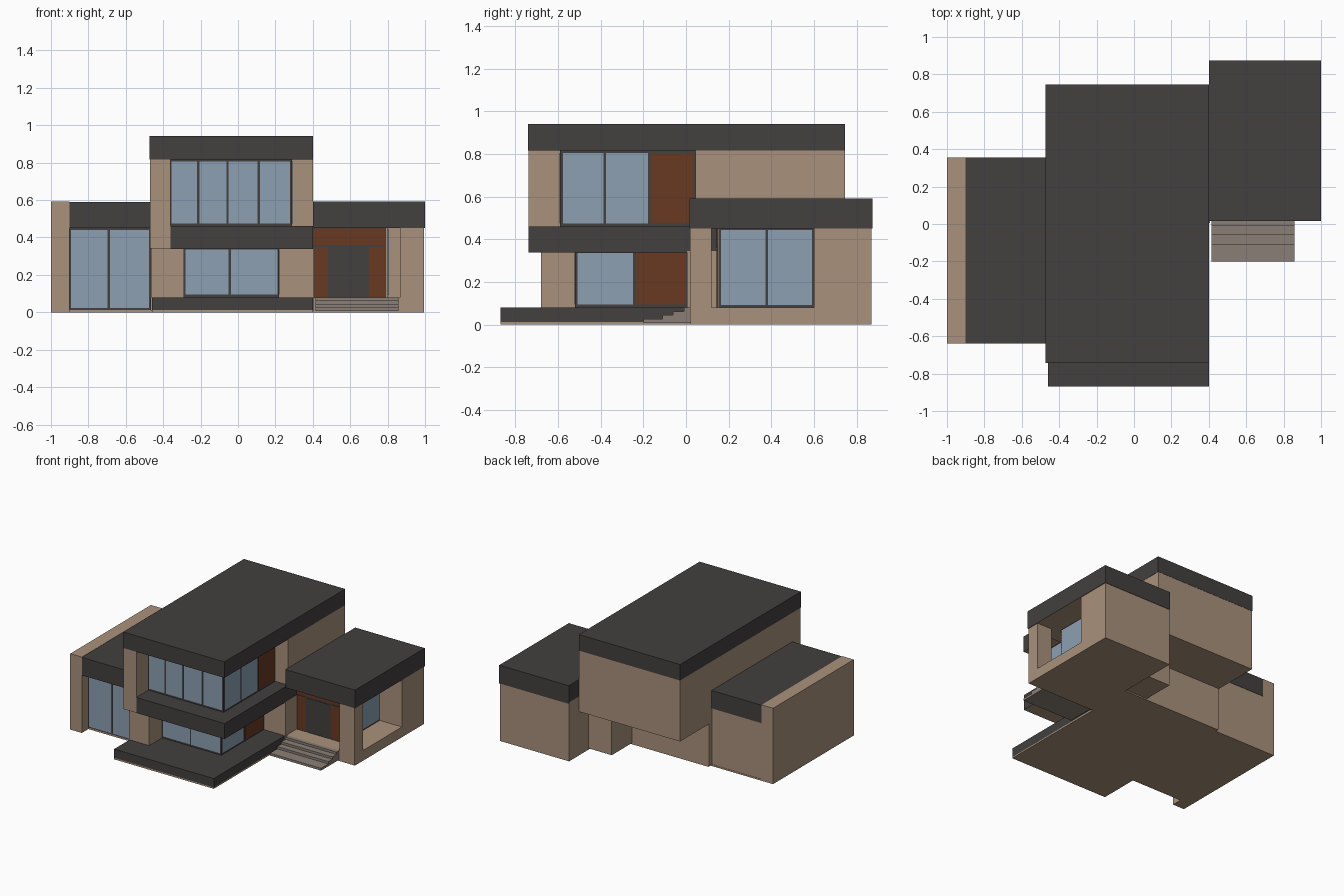
import bpy, bmesh


def material(name, rgb):
    m = bpy.data.materials.new(name)
    m.diffuse_color = (*rgb, 1)
    return m


TAN = material("tan_render", (0.40, 0.285, 0.20))
DARK = material("charcoal", (0.056, 0.050, 0.050))
GLASS = material("blue_glass", (0.262, 0.352, 0.445))
WOOD = material("red_brown_wood", (0.140, 0.042, 0.016))
STONE = material("grey_stone", (0.255, 0.212, 0.181))


def box(name, x, y, z, mat, soffit=None):
    """Box from (min, max) ranges; soffit colours the downward face."""
    bm = bmesh.new()
    bmesh.ops.create_cube(bm, size=1)
    for v in bm.verts:
        v.co = [r[0] if c < 0 else r[1] for c, r in zip(v.co, (x, y, z))]
    bm.normal_update()
    me = bpy.data.meshes.new(name)
    me.materials.append(mat)
    if soffit:
        me.materials.append(soffit)
        for f in bm.faces:
            f.material_index = int(f.normal.z < -0.5)
    bm.to_mesh(me)
    bm.free()
    ob = bpy.data.objects.new(name, me)
    bpy.context.collection.objects.link(ob)
    return ob


def window(name, side, plane, span, z, panels):
    """Dark frame plate with raised panels; side is 'front' (-y) or 'right' (+x)."""
    def plate(n, s, zz, out, thick, mat):
        if side == "front":
            box(n, s, (plane - out, plane - out + thick), zz, mat)
        else:
            box(n, (plane + out - thick, plane + out), s, zz, mat)
    plate(name + "_frame", span, z, 0, 0.009, DARK)
    for i, (a, b, z0, z1, mat) in enumerate(panels):
        plate(f"{name}_panel_{i + 1}", (a, b), (z0, z1), 0.003, 0.004, mat)


# Base plates
box("main_base", (-0.46, 0.40), (-0.87, 0.38), (0, 0.012), TAN)
box("entry_base", (0.40, 0.995), (0.02, 0.87), (0, 0.012), TAN)
box("wing_base", (-0.90, -0.46), (-0.56, 0.355), (0, 0.012), TAN)

# Left wing
box("wing_side_wall", (-1, -0.90), (-0.64, 0.355), (0, 0.592), TAN)
box("wing_body", (-0.90, -0.47), (-0.551, 0.353), (0.01, 0.46), TAN)
box("wing_roof", (-0.90, -0.46), (-0.64, 0.356), (0.45, 0.59), DARK, TAN)
window("wing_window", "front", -0.56, (-0.90, -0.465), (0.012, 0.45),
       [(-0.892, -0.697, 0.022, 0.44, GLASS), (-0.685, -0.475, 0.022, 0.44, GLASS)])

# Ground floor of the main block
box("front_deck", (-0.46, 0.40), (-0.87, 0.01), (0.01, 0.08), DARK, TAN)
box("ground_core", (-0.465, 0.211), (-0.511, 0.38), (0.01, 0.345), TAN)
box("ground_left_pier", (-0.465, -0.29), (-0.68, -0.50), (0.08, 0.345), TAN)
box("ground_right_room", (0.20, 0.405), (0.005, 0.63), (0.01, 0.345), TAN)
window("ground_front_window", "front", -0.52, (-0.29, 0.22), (0.08, 0.34),
       [(-0.282, -0.05, 0.094, 0.335, GLASS), (-0.038, 0.21, 0.094, 0.335, GLASS)])
window("ground_side_window", "right", 0.22, (-0.52, 0.005), (0.08, 0.34),
       [(-0.51, -0.248, 0.094, 0.335, GLASS), (-0.235, 0.0, 0.094, 0.335, WOOD)])

# Upper floor
box("upper_core", (-0.47, 0.281), (-0.581, 0.745), (0.34, 0.83), TAN)
box("upper_left_pier", (-0.47, -0.36), (-0.74, -0.57), (0.34, 0.83), TAN)
box("upper_right_wall", (0.27, 0.40), (0.045, 0.745), (0.34, 0.83), TAN)
box("balcony_slab", (-0.36, 0.402), (-0.74, 0.16), (0.339, 0.46), DARK, TAN)
box("upper_roof", (-0.472, 0.402), (-0.742, 0.747), (0.817, 0.942), DARK, TAN)
window("upper_front_window", "front", -0.59, (-0.36, 0.29), (0.46, 0.817),
       [(a, b, 0.474, 0.805, GLASS) for a, b in
        ((-0.355, -0.22), (-0.207, -0.062), (-0.05, 0.105), (0.117, 0.277))])
window("upper_side_window", "right", 0.29, (-0.59, 0.045), (0.46, 0.817),
       [(-0.577, -0.387, 0.474, 0.805, GLASS), (-0.375, -0.178, 0.474, 0.805, GLASS),
        (-0.165, 0.036, 0.474, 0.805, WOOD)])

# Entry wing with open corner and deep side opening
box("entry_room", (0.40, 0.795), (0.156, 0.87), (0.01, 0.46), TAN)
box("entry_rear_wall", (0.79, 0.995), (0.60, 0.87), (0.01, 0.46), TAN)
box("entry_front_pier", (0.865, 0.995), (0.018, 0.12), (0.01, 0.46), TAN)
box("entry_sill", (0.79, 0.995), (0.10, 0.61), (0.01, 0.08), TAN)
box("porch_floor", (0.40, 0.87), (0.02, 0.17), (0.01, 0.08), TAN)
box("entry_roof", (0.40, 1.0), (0.016, 0.874), (0.45, 0.592), DARK, TAN)
window("entry_side_window", "right", 0.803, (0.152, 0.60), (0.08, 0.45),
       [(0.165, 0.372, 0.092, 0.443, GLASS), (0.384, 0.592, 0.092, 0.443, GLASS)])
window("entry_door", "front", 0.147, (0.40, 0.79), (0.08, 0.45),
       [(0.405, 0.785, 0.36, 0.449, WOOD), (0.41, 0.48, 0.08, 0.35, WOOD),
        (0.492, 0.688, 0.08, 0.345, DARK), (0.70, 0.785, 0.08, 0.35, WOOD)])
box("entry_corner_wall", (0.79, 0.803), (0.147, 0.165), (0.01, 0.46), TAN)

# Entry steps
for i, (y, top) in enumerate(((-0.20, 0.026), (-0.11, 0.044), (-0.06, 0.062), (-0.01, 0.08))):
    box(f"step_{i + 1}", (0.415, 0.857), (y, 0.03), (0.008, top), STONE)
